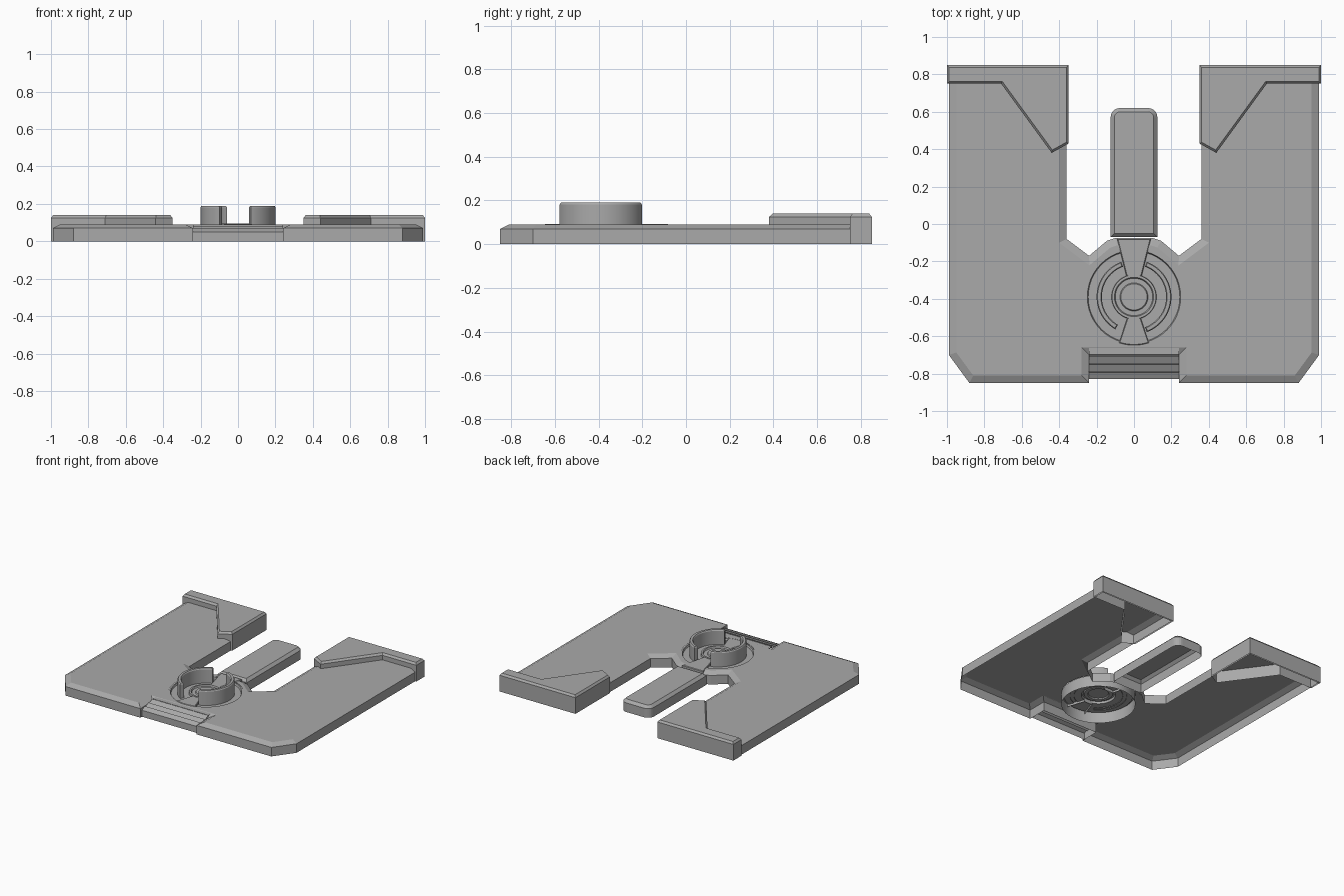
import bpy, bmesh
from math import sin, cos, pi, radians
from mathutils import Vector

cube = bpy.data.objects.get("Cube")
if cube:
    bpy.data.objects.remove(cube)

grey = bpy.data.materials.new("mid grey")
grey.use_nodes = True
COLOUR = (0.4, 0.4, 0.4, 1)
grey.diffuse_color = COLOUR
grey.node_tree.nodes["Principled BSDF"].inputs["Base Color"].default_value = COLOUR

HUB_Y = -0.39


def finish(name, bm, smooth=False):
    mesh = bpy.data.meshes.new(name)
    bm.to_mesh(mesh)
    bm.free()
    mesh.materials.append(grey)
    obj = bpy.data.objects.new(name, mesh)
    bpy.context.collection.objects.link(obj)
    if smooth:
        bpy.ops.object.select_all(action='DESELECT')
        obj.select_set(True)
        bpy.context.view_layer.objects.active = obj
        bpy.ops.object.shade_smooth_by_angle(angle=radians(30))
    return obj


def inset_outline(points, d):
    """Mitred inward offset of a counter-clockwise outline."""
    result = []
    for i, p in enumerate(points):
        a = (p - points[i - 1]).normalized()
        b = (points[(i + 1) % len(points)] - p).normalized()
        na, nb = Vector((-a.y, a.x)), Vector((-b.y, b.x))
        result.append(p + (na + nb) * d / (1 + na.dot(nb)))
    return result


def shell(name, outline, z0, z_wall, z_top, inset, hole=None, smooth=False):
    """Open-bottomed prism with a chamfered rim and an optional hole in its top."""
    pts = [Vector(p) for p in outline]
    bm = bmesh.new()
    rings = [[bm.verts.new((p.x, p.y, z)) for p in ring]
             for ring, z in ((pts, z0), (pts, z_wall), (inset_outline(pts, inset), z_top))]
    n = len(pts)
    for low, high in zip(rings, rings[1:]):
        for i in range(n):
            j = (i + 1) % n
            bm.faces.new((low[i], low[j], high[j], high[i]))
    if hole:
        loop = [bm.verts.new((x, y, z_top)) for x, y in hole]
        edges = [bm.edges.new((loop[i - 1], loop[i])) for i in range(len(loop))]
        edges += [bm.edges.get((rings[2][i - 1], rings[2][i])) for i in range(n)]
        bmesh.ops.triangle_fill(bm, use_beauty=True, edges=edges, normal=(0, 0, 1))
        for f in bm.faces:
            f.normal_update()
            if f.normal.z < -0.5:
                f.normal_flip()
    else:
        bm.faces.new(rings[2])
    return finish(name, bm, smooth)


def arc(radius, start, end, steps, cx=0, cy=HUB_Y):
    return [(cx + radius * cos(radians(start + (end - start) * i / steps)),
             cy + radius * sin(radians(start + (end - start) * i / steps)))
            for i in range(steps + 1)]


def mirrored(half):
    return half + [(-x, y) for x, y in reversed(half)]


# Main U-shaped deck with a round opening for the hub
deck = mirrored([(0.24, -0.70), (0.24, -0.85), (0.88, -0.85), (0.99, -0.70), (0.99, 0.84),
                 (0.36, 0.84), (0.36, -0.08), (0.24, -0.17), (0.145, -0.09), (0.10, -0.075)])
shell("deck", deck, 0, 0.07, 0.09, 0.04, hole=arc(0.26, 0, 360, 48)[:-1])

# Raised caps over the two rear arms
cap = [(1, 0.75), (1, 0.85), (0.35, 0.85), (0.35, 0.43), (0.44, 0.38), (0.71, 0.75)]
shell("left_rear_cap", cap, 0, 0.125, 0.14, 0.012)
shell("right_rear_cap", [(-x, y) for x, y in reversed(cap)], 0, 0.125, 0.14, 0.012)

# Central tongue with rounded end
tongue = mirrored([(0.125, -0.07)] + arc(0.05, 0, 90, 6, 0.075, 0.57))
shell("tongue", tongue, 0, 0.07, 0.09, 0.02)

# Stepped hub dish, revolved about the vertical axis
profile = [(0.26, 0), (0.26, 0.088), (0.25, 0.088), (0.245, 0.076), (0.12, 0.076),
           (0.118, 0.094), (0.105, 0.094), (0.1, 0.084), (0.075, 0.084),
           (0.07, 0.092), (0.063, 0.092), (0, 0.092)]
bm = bmesh.new()
verts = [bm.verts.new((r, 0, z)) for r, z in profile]
edges = [bm.edges.new(pair) for pair in zip(verts, verts[1:])]
bmesh.ops.spin(bm, geom=verts + edges, cent=(0, 0, 0), axis=(0, 0, 1),
               angle=2 * pi, steps=48, use_duplicate=False)
bmesh.ops.remove_doubles(bm, verts=bm.verts, dist=0.0005)
bmesh.ops.recalc_face_normals(bm, faces=bm.faces)
if sum(f.normal.z * f.calc_area() for f in bm.faces) < 0:
    bmesh.ops.reverse_faces(bm, faces=bm.faces)
bmesh.ops.translate(bm, verts=bm.verts, vec=(0, HUB_Y, 0))
finish("hub_dish", bm, True)

# Curved guard walls standing either side of the hub
for name, start, end in (("left_guard", -70, 70), ("right_guard", 110, 240)):
    ring = arc(0.2, start, end, 28) + arc(0.172, end, start, 28)
    shell(name, ring, 0.07, 0.182, 0.19, 0.005, smooth=True)

# Wedge bridges joining the hub to the tongue and to the front edge
shell("rear_bridge", [(0.04, -0.28), (0.09, -0.08), (-0.09, -0.08), (-0.04, -0.28)],
      0.06, 0.088, 0.092, 0.004)
shell("front_bridge", [(-0.035, -0.5)] + arc(0.258, 252, 288, 8) + [(0.035, -0.5)],
      0.06, 0.088, 0.092, 0.004)

# Sloping vent slats in the front notch
section = [(-0.83, 0), (-0.83, 0.05)]
for i in range(3):
    y, z = -0.83 + i * 0.044, 0.05 + i * 0.011
    section += [(y + 0.036, z + 0.018), (y + 0.036, z + 0.003), (y + 0.044, z + 0.011)]
section += [(-0.698, 0.088), (-0.66, 0.088)]
bm = bmesh.new()
sides = [[bm.verts.new((x, y, z)) for y, z in section] for x in (-0.24, 0.24)]
for i in range(len(section) - 1):
    bm.faces.new((sides[0][i], sides[1][i], sides[1][i + 1], sides[0][i + 1]))
finish("vent_slats", bm)
